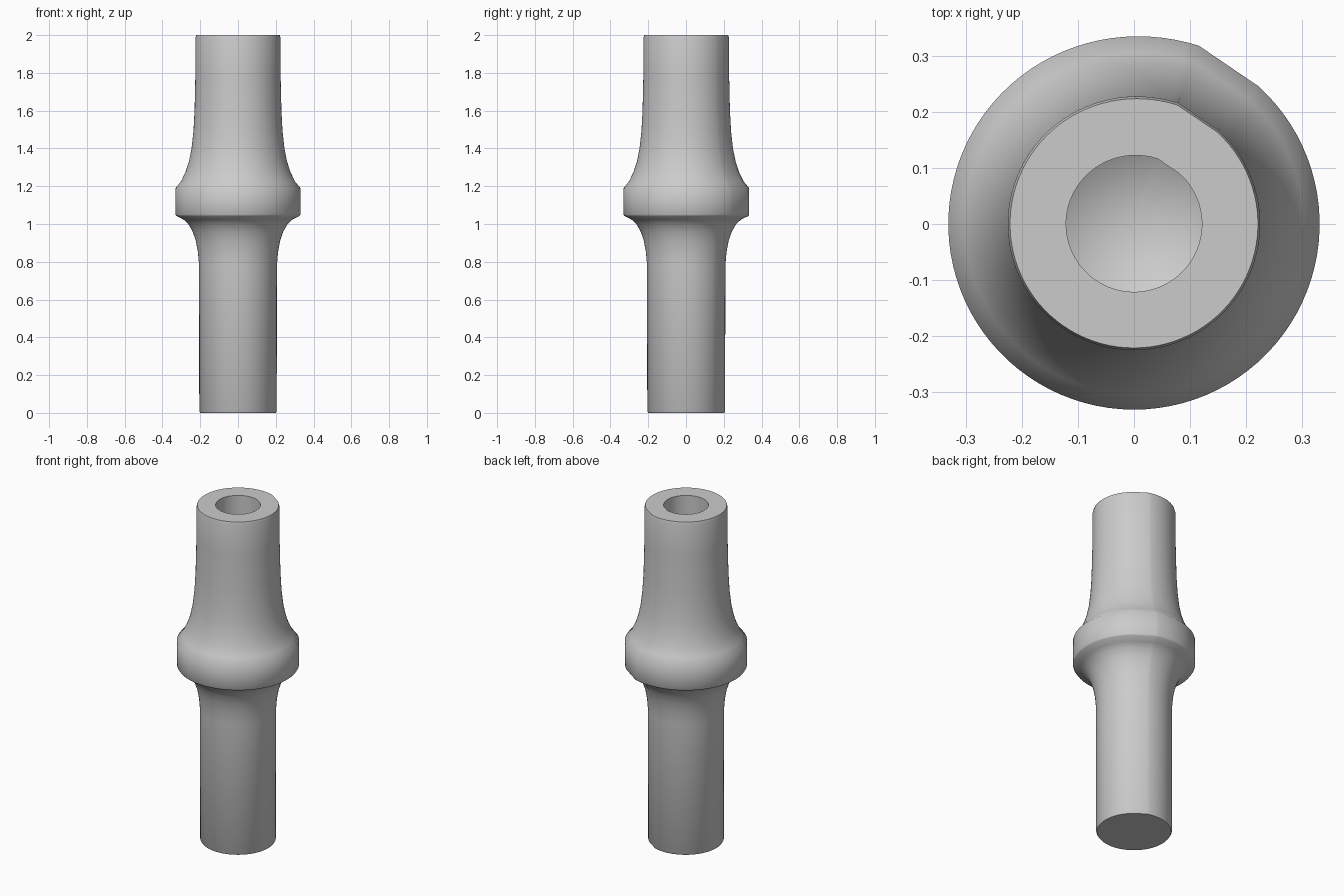
import bpy
import bmesh
import math

old = bpy.data.objects.get("Cube")
if old:
    bpy.data.objects.remove(old, do_unlink=True)

# Plain grey metal
metal = bpy.data.materials.new("grey metal")
metal.use_nodes = True
grey = (0.6, 0.6, 0.6, 1)
metal.diffuse_color = grey
metal.node_tree.nodes["Principled BSDF"].inputs["Base Color"].default_value = grey

# Half section, from the centre of the base up to the bottom of the bore
profile = [
    (0, 0), (0.2, 0), (0.205, 0.008), (0.206, 0.78), (0.212, 0.85),
    (0.223, 0.91), (0.24, 0.96), (0.263, 1.0), (0.29, 1.025), (0.326, 1.042),
    (0.331, 1.05), (0.331, 1.19), (0.302, 1.225), (0.278, 1.275),
    (0.26, 1.33), (0.246, 1.4), (0.236, 1.49), (0.23, 1.6), (0.2255, 1.8),
    (0.225, 1.985), (0.221, 2.0), (0.121, 2.0), (0.121, 1.6), (0, 1.53),
]

# Turn the section almost all the way round, leaving one flat closing facet
START, END, STEPS = math.radians(70), math.radians(408), 88


def spoke(i):
    """Direction of one spoke, swelling slightly beside the flat facet."""
    t = i / STEPS
    a = START + (END - START) * t
    swell = 1 + 0.022 * math.exp(-t * 12)
    return math.cos(a) * swell, math.sin(a) * swell


bm = bmesh.new()
rings = []
for r, z in profile:
    if r == 0:
        rings.append([bm.verts.new((0, 0, z))])
    else:
        rings.append([bm.verts.new((r * c, r * s, z))
                      for c, s in map(spoke, range(STEPS + 1))])

n = STEPS + 1
for low, high in zip(rings, rings[1:]):
    for i in range(n):
        j = (i + 1) % n
        if len(low) == 1:
            bm.faces.new((low[0], high[j], high[i]))
        elif len(high) == 1:
            bm.faces.new((low[i], low[j], high[0]))
        else:
            bm.faces.new((low[i], low[j], high[j], high[i]))
bmesh.ops.recalc_face_normals(bm, faces=bm.faces)

mesh = bpy.data.meshes.new("collared_pin")
bm.to_mesh(mesh)
bm.free()
mesh.materials.append(metal)
pin = bpy.data.objects.new("collared_pin", mesh)
bpy.context.collection.objects.link(pin)

# Smooth shading with crisp rims
bpy.ops.object.select_all(action="DESELECT")
pin.select_set(True)
bpy.context.view_layer.objects.active = pin
bpy.ops.object.shade_smooth_by_angle(angle=math.radians(45))
